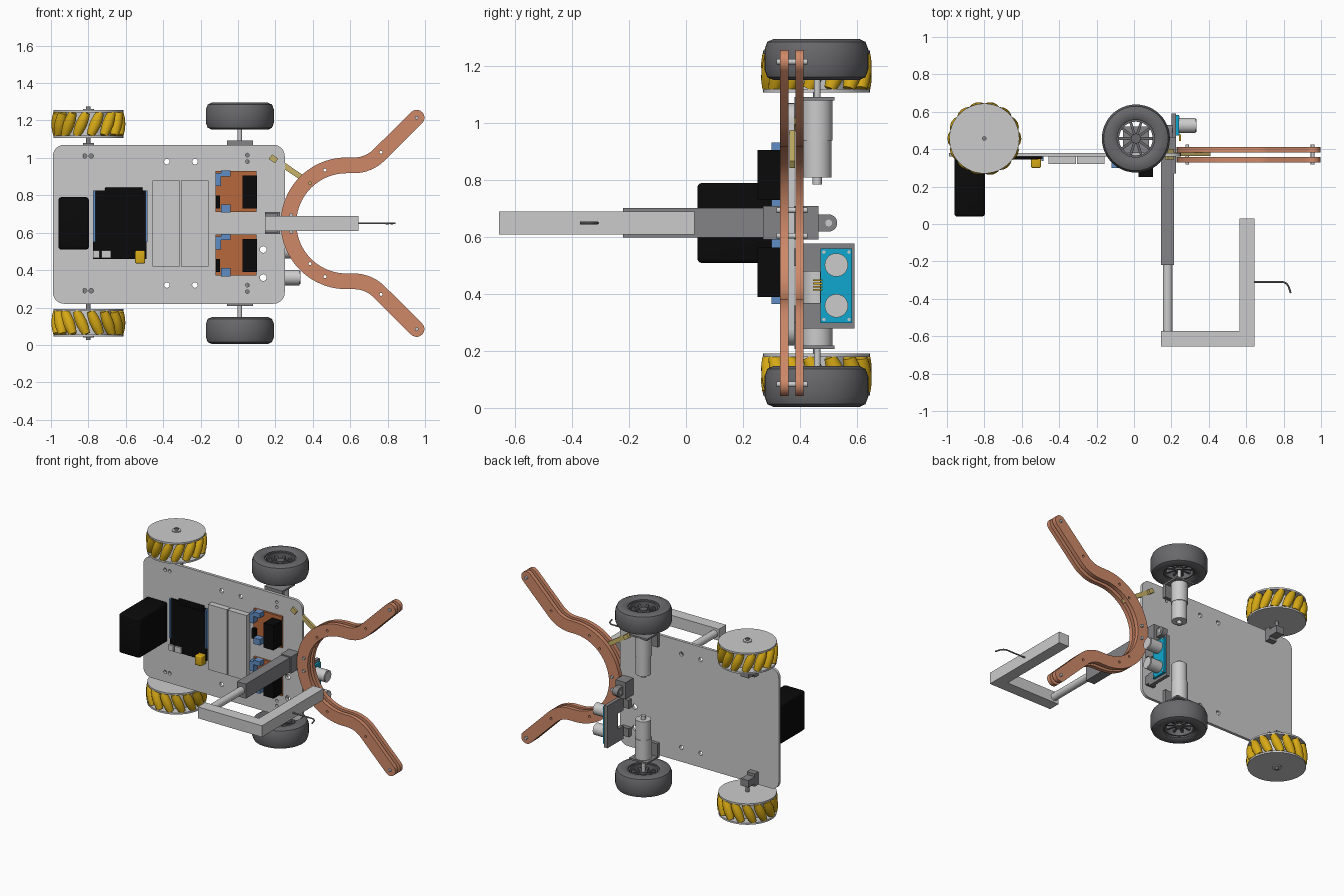
import bpy, bmesh
from math import pi, cos, sin, atan2, hypot
from mathutils import Matrix, Vector

if "Cube" in bpy.data.objects:
    bpy.data.objects.remove(bpy.data.objects["Cube"])

MID = 0.65   # height of the mirror plane between the two sides


def material(name, *rgb):
    m = bpy.data.materials.new(name)
    m.use_nodes = True
    m.diffuse_color = (*rgb, 1)
    m.node_tree.nodes["Principled BSDF"].inputs["Base Color"].default_value = (*rgb, 1)
    return m


LIGHT = material("light grey metal", 0.6, 0.6, 0.6)
STEEL = material("dark grey metal", 0.23, 0.23, 0.24)
RUBBER = material("tyre grey", 0.14, 0.14, 0.15)
COPPER = material("copper", 0.62, 0.25, 0.14)
BOARD = material("orange board", 0.48, 0.14, 0.045)
BLUE = material("connector blue", 0.12, 0.27, 0.56)
CYAN = material("sensor cyan", 0.005, 0.39, 0.62)
YELLOW = material("roller yellow", 0.68, 0.4, 0.008)
BRASS = material("pale brass", 0.58, 0.45, 0.14)
BLACK = material("black plastic", 0.003, 0.003, 0.003)


def finish(name, bm, mat, loc=(0, 0, 0), smooth=True):
    bmesh.ops.recalc_face_normals(bm, faces=bm.faces)
    me = bpy.data.meshes.new(name)
    bm.to_mesh(me)
    bm.free()
    me.materials.append(mat)
    ob = bpy.data.objects.new(name, me)
    ob.location = loc
    bpy.context.collection.objects.link(ob)
    if smooth:
        bpy.ops.object.select_all(action='DESELECT')
        ob.select_set(True)
        bpy.context.view_layer.objects.active = ob
        bpy.ops.object.shade_smooth_by_angle(angle=0.6)
    return ob


def box(name, mat, xs, ys, zs, bevel=0):
    spans = [sorted(s) for s in (xs, ys, zs)]
    bm = bmesh.new()
    bmesh.ops.create_cube(bm, size=1)
    bmesh.ops.scale(bm, vec=[b - a for a, b in spans], verts=bm.verts)
    if bevel:
        bmesh.ops.bevel(bm, geom=bm.edges[:], offset=bevel, segments=3, profile=0.5, affect='EDGES')
    return finish(name, bm, mat, [(a + b) / 2 for a, b in spans], bool(bevel))


def rod(name, mat, start, end, r, sides=32):
    a, b = Vector(start), Vector(end)
    bm = bmesh.new()
    bmesh.ops.create_cone(bm, cap_ends=True, segments=sides, radius1=r, radius2=r, depth=(b - a).length)
    bmesh.ops.rotate(bm, matrix=Vector((0, 0, 1)).rotation_difference(b - a).to_matrix(), verts=bm.verts)
    return finish(name, bm, mat, (a + b) / 2)


def lathe(profile, closed=False, steps=48):
    bm = bmesh.new()
    vs = [bm.verts.new((r, 0, z)) for r, z in profile]
    for a, b in zip(vs, vs[1:] + vs[:1] if closed else vs[1:]):
        bm.edges.new((a, b))
    bmesh.ops.spin(bm, geom=bm.verts[:] + bm.edges[:], cent=(0, 0, 0), axis=(0, 0, 1),
                   angle=2 * pi, steps=steps)
    bmesh.ops.remove_doubles(bm, verts=bm.verts, dist=1e-5)
    return bm


def ring(bm, count, local):
    """Repeat a small mesh around the z axis."""
    me = bpy.data.meshes.new("ring part")
    bm.to_mesh(me)
    bm.clear()
    for i in range(count):
        n = len(bm.verts)
        bm.from_mesh(me)
        bm.verts.ensure_lookup_table()
        bmesh.ops.transform(bm, matrix=Matrix.Rotation(2 * pi * i / count, 4, 'Z') @ local,
                            verts=bm.verts[n:])
    bpy.data.meshes.remove(me)
    return bm


def arc(cx, cz, r, a0, a1, n):
    return [(cx + r * cos(a0 + (a1 - a0) * i / n), cz + r * sin(a0 + (a1 - a0) * i / n)) for i in range(n + 1)]


def sheet(name, mat, outline, holes, y0, y1):
    """Flat plate in the x-z plane with round holes (x, z, radius)."""
    cu = bpy.data.curves.new(name, 'CURVE')
    cu.dimensions, cu.fill_mode, cu.extrude = '2D', 'BOTH', (y1 - y0) / 2
    for pts in [outline] + [arc(x, z, r, 0, 2 * pi, 16)[:-1] for x, z, r in holes]:
        sp = cu.splines.new('POLY')
        sp.points.add(len(pts) - 1)
        for p, (x, z) in zip(sp.points, pts):
            p.co = (x, z, 0, 1)
        sp.use_cyclic_u = True
    tmp = bpy.data.objects.new(name, cu)
    bpy.context.collection.objects.link(tmp)
    me = bpy.data.meshes.new_from_object(tmp.evaluated_get(bpy.context.evaluated_depsgraph_get()))
    bpy.data.objects.remove(tmp)
    bm = bmesh.new()
    bm.from_mesh(me)
    bmesh.ops.remove_doubles(bm, verts=bm.verts, dist=1e-5)
    bmesh.ops.rotate(bm, matrix=Matrix.Rotation(pi / 2, 3, 'X'), verts=bm.verts)
    return finish(name, bm, mat, (0, (y0 + y1) / 2, 0))


# Chassis plate with rounded corners and drilled holes
corners = [(0.19, 1.01), (-0.93, 1.01), (-0.93, 0.28), (0.19, 0.28)]
outline = [p for i, (x, z) in enumerate(corners) for p in arc(x, z, 0.06, i * pi / 2, (i + 1) * pi / 2, 6)]
holes = [(x, MID + s * d, r) for s in (1, -1) for x, d, r in
         [(-0.38, 0.33, 0.015), (-0.23, 0.33, 0.015), (-0.82, 0.36, 0.012), (-0.785, 0.36, 0.012),
          (0.05, 0.365, 0.01), (0.05, 0.33, 0.01)]]
holes += [(0.135, 0.51, 0.018), (0.135, 0.36, 0.018)]
sheet("chassis_plate", LIGHT, outline, holes, 0.36, 0.38)

# Drive train, repeated on both sides
for side, s in (("upper", 1), ("lower", -1)):
    def z(d):
        return MID + s * d

    # Rubber wheel with open spokes
    c = (0.01, 0.457, z(0.573))
    tyre = [(0.1, -0.06), (0.115, -0.07), (0.15, -0.072), (0.172, -0.062), (0.182, -0.035)]
    finish(side + "_tyre", lathe(tyre + [(r, -h) for r, h in tyre[::-1]], True), RUBBER, c)
    rim = [(0.09, -0.05), (0.102, -0.05), (0.102, 0.05), (0.09, 0.05)]
    finish(side + "_wheel_rim", lathe(rim, True), RUBBER, c)
    rod(side + "_wheel_hub", RUBBER, (0.01, 0.457, z(0.53)), (0.01, 0.457, z(0.615)), 0.026)
    bm = bmesh.new()
    bmesh.ops.create_cube(bm, size=1)
    bmesh.ops.scale(bm, vec=(0.085, 0.014, 0.06), verts=bm.verts)
    finish(side + "_wheel_spokes", ring(bm, 10, Matrix.Translation((0.058, 0, 0))), RUBBER, c, False)

    # Gear motor and its bracket
    for part, d0, d1, r in (("motor_can", 0.16, 0.29, 0.05), ("gearbox", 0.29, 0.43, 0.054),
                            ("motor_tail", 0.135, 0.16, 0.016), ("drive_shaft", 0.43, 0.53, 0.012)):
        rod(f"{side}_{part}", LIGHT, (0.01, 0.46, z(d0)), (0.01, 0.46, z(d1)), r)
    box(side + "_motor_bracket", STEEL, (-0.06, 0.08), (0.38, 0.52), (z(0.43), z(0.442)))
    box(side + "_motor_foot", STEEL, (-0.06, 0.08), (0.38, 0.405), (z(0.34), z(0.43)))

    # Roller wheel: two discs with tilted barrel rollers between them
    c = (-0.8, 0.457, z(0.531))
    for d in (0.457, 0.593):
        rod(side + "_roller_disc", LIGHT, (-0.8, 0.457, z(d)), (-0.8, 0.457, z(d + 0.012)), 0.187, 48)
    rod(side + "_roller_core", LIGHT, (-0.8, 0.457, z(0.46)), (-0.8, 0.457, z(0.6)), 0.12, 48)
    barrel = [(0, -0.067), (0.021, -0.067), (0.028, -0.035), (0.031, 0), (0.028, 0.035), (0.021, 0.067), (0, 0.067)]
    tilt = Matrix.Translation((0.167, 0, 0)) @ Matrix.Rotation(-s * 0.42, 4, 'X')
    finish(side + "_rollers", ring(lathe(barrel, steps=16), 14, tilt), YELLOW, c)
    rod(side + "_roller_axle", STEEL, (-0.8, 0.457, z(0.37)), (-0.8, 0.457, z(0.625)), 0.012, 16)
    rod(side + "_axle_collar", LIGHT, (-0.8, 0.457, z(0.6)), (-0.8, 0.457, z(0.611)), 0.03)
    box(side + "_axle_block", STEEL, (-0.83, -0.77), (0.42, 0.49), (z(0.36), z(0.41)))
    box(side + "_axle_foot", STEEL, (-0.83, -0.77), (0.38, 0.42), (z(0.34), z(0.43)))

    # Motor driver board with heat sink and screw terminals
    zc = MID + s * 0.17
    box(side + "_driver_board", BOARD, (-0.12, 0.1), (0.345, 0.36), (zc - 0.11, zc + 0.11))
    box(side + "_heat_sink", BLACK, (0.025, 0.102), (0.25, 0.345), (zc - 0.09, zc + 0.085))
    box(side + "_driver_chip", BLACK, (-0.118, -0.095), (0.32, 0.345), (zc - 0.09, zc - 0.02))
    for x0, x1, a, b in ((-0.09, -0.04, 0.08, 0.113), (-0.09, -0.04, -0.113, -0.07), (-0.12, -0.09, 0.03, 0.1)):
        box(side + "_terminal", BLUE, (x0, x1), (0.3, 0.345), (zc + a, zc + b))

# Power pack, twin cell holder and controller
box("power_pack", BLACK, (-0.96, -0.797), (0.04, 0.36), (0.51, 0.79), 0.015)
for x0, x1 in ((-0.457, -0.31), (-0.304, -0.157)):
    box("cell_holder", LIGHT, (x0, x1), (0.32, 0.36), (0.42, 0.88))
box("controller", BLACK, (-0.775, -0.49), (0.348, 0.36), (0.46, 0.825))
box("controller_top", BLACK, (-0.71, -0.51), (0.345, 0.36), (0.8, 0.842), 0.005)
for x in (-0.775, -0.495):
    box("controller_header", BLUE, (x, x + 0.012), (0.338, 0.36), (0.55, 0.825))
for x0, x1 in ((-0.73, -0.68), (-0.775, -0.74)):
    box("controller_port", LIGHT, (x0, x1), (0.335, 0.36), (0.465, 0.505))
box("capacitor", YELLOW, (-0.55, -0.497), (0.3, 0.36), (0.435, 0.505), 0.008)

# Claw: two matching C-shaped plates swept along a centre line
upper = arc(0.58, MID, 0.31, pi, pi / 2, 20) + arc(0.62, MID + 0.5, 0.19, 1.5 * pi, 1.75 * pi, 8) + [(0.955, 1.215)]
path = [(x, 2 * MID - zz) for x, zz in upper[:0:-1]] + upper
half, left, right = 0.042, [], []
for i, (x, zz) in enumerate(path):
    p, q = path[max(i - 1, 0)], path[min(i + 1, len(path) - 1)]
    dx, dz = q[0] - p[0], q[1] - p[1]
    k = half / hypot(dx, dz)
    left.append((x - dz * k, zz + dx * k))
    right.append((x + dz * k, zz - dx * k))
(ex, ez), (bx, bz) = path[-1], path[0]
cap_end = arc(ex, ez, half, 0.75 * pi, -0.25 * pi, 10)[1:-1]
cap_start = arc(bx, bz, half, 0.25 * pi, -0.75 * pi, 10)[1:-1]
claw = left + cap_end + right[::-1] + cap_start
pins = [(x, MID + s * d) for s in (1, -1) for x, d in ((0.385, 0.215), (0.465, 0.285), (0.765, 0.38))]
for y in (0.33, 0.383):
    sheet("claw_plate", COPPER, claw, [(x, zz, 0.008) for x, zz in pins], y, y + 0.029)
for s in (1, -1):
    for x, d in ((0.955, 0.565), (0.285, 0.045)):
        rod("claw_bolt", LIGHT, (x, 0.318, MID + s * d), (x, 0.426, MID + s * d), 0.01, 16)

# Push link that drives the claw
a, b = Vector((0.17, 0, 1.01)), Vector((0.4, 0, 0.855))
m, h = (a + b) / 2, (b - a).length / 2
link = box("push_link", BRASS, (m.x - h, m.x + h), (0.363, 0.382), (m.z - 0.015, m.z + 0.015))
link.rotation_euler.y = atan2(a.z - b.z, b.x - a.x)
end = box("push_link_end", BRASS, (0.17, 0.21), (0.345, 0.4), (0.98, 1.01))
end.rotation_euler.y = link.rotation_euler.y

# Telescopic arm, elbow frame and hook
box("arm_mount", STEEL, (0.145, 0.225), (0.27, 0.465), (0.592, 0.71))
rod("mount_lug", STEEL, (0.165, 0.5, MID), (0.205, 0.5, MID), 0.03)
box("mount_lug_base", STEEL, (0.165, 0.205), (0.465, 0.5), (MID - 0.03, MID + 0.03))
rod("mount_lug_pin", LIGHT, (0.162, 0.5, MID), (0.208, 0.5, MID), 0.012, 16)
box("arm_sleeve", STEEL, (0.145, 0.215), (-0.22, 0.28), (0.6, 0.702))
rod("arm_tube", LIGHT, (0.18, -0.58, MID), (0.18, -0.2, MID), 0.026)
box("elbow_cross_bar", LIGHT, (0.145, 0.645), (-0.655, -0.573), (0.61, 0.69))
box("elbow_long_bar", LIGHT, (0.565, 0.645), (-0.573, 0.03), (0.61, 0.69))
bend = [(0.64, -0.31)] + arc(0.79, -0.35, 0.04, pi / 2, 0.15, 6) + [(0.838, -0.37)]
for (x0, y0), (x1, y1) in zip(bend, bend[1:]):
    rod("hook", STEEL, (x0, y0, MID), (x1, y1, MID), 0.005, 10)

# Distance sensor: framed holder, board and two round eyes
for ys, zs in (((0.47, 0.59), (0.28, 0.578)), ((0.41, 0.47), (0.28, 0.37)), ((0.41, 0.47), (0.48, 0.578))):
    box("sensor_holder", STEEL, (0.2, 0.225), ys, zs)
for zz in (0.3, 0.5):
    box("sensor_foot", STEEL, (0.16, 0.225), (0.38, 0.41), (zz, zz + 0.06))
box("sensor_board", CYAN, (0.225, 0.24), (0.472, 0.582), (0.3, 0.56))
for zz in (0.36, 0.503):
    rod("sensor_eye", LIGHT, (0.24, 0.527, zz), (0.33, 0.527, zz), 0.041)
    rod("sensor_eye_face", LIGHT, (0.33, 0.527, zz), (0.333, 0.527, zz), 0.034)
for i in range(4):
    zz = 0.413 + i * 0.011
    box("sensor_pin", YELLOW, (0.24, 0.25), (0.445, 0.478), (zz, zz + 0.006))
for y in (0.483, 0.571):
    for zz in (0.312, 0.548):
        rod("sensor_screw", LIGHT, (0.24, y, zz), (0.244, y, zz), 0.006, 12)
